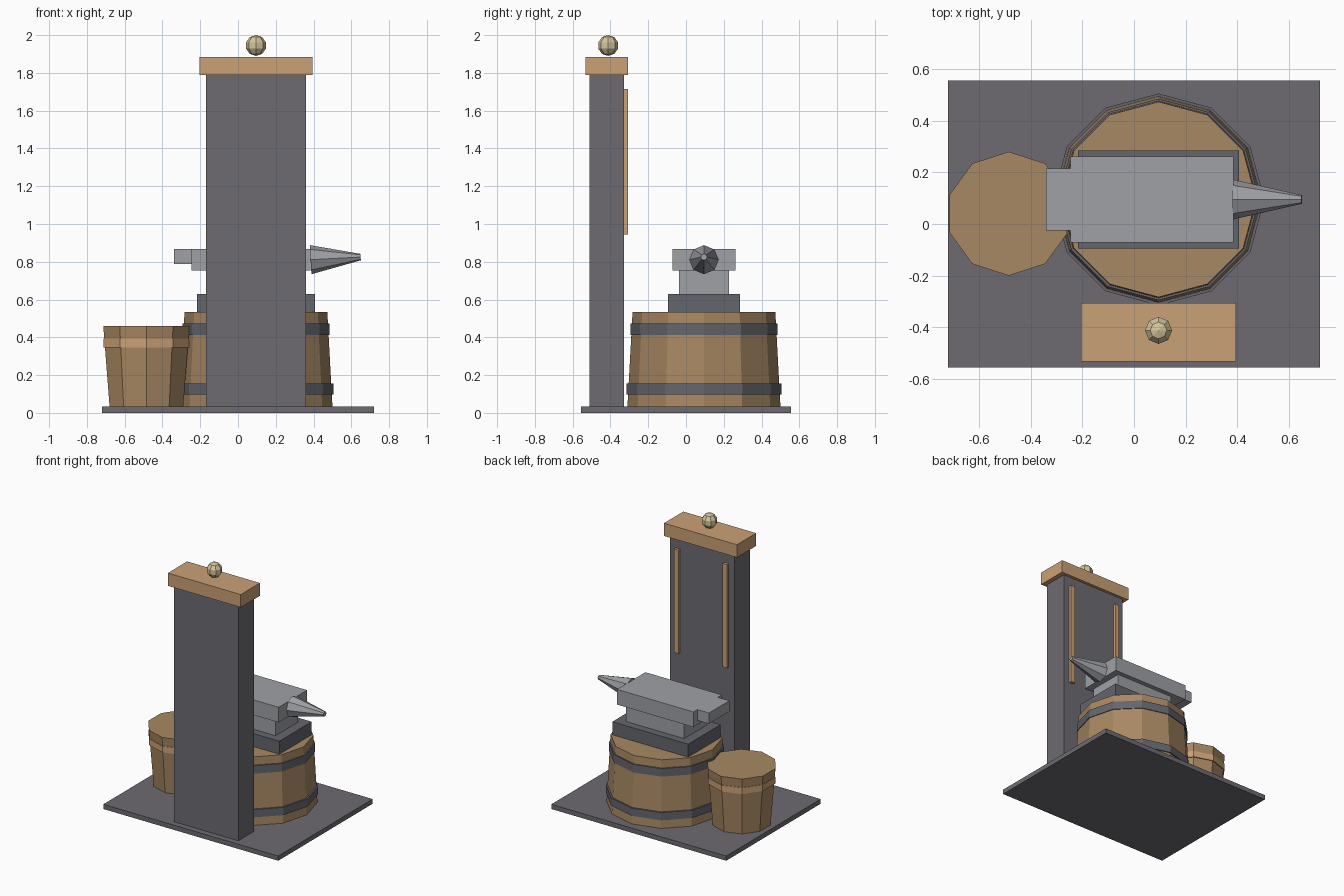
import bpy, math
from mathutils import Matrix

if "Cube" in bpy.data.objects:
    bpy.data.objects.remove(bpy.data.objects["Cube"])


def material(name, r, g, b):
    """Flat colour given as sRGB 0-255, stored linear."""
    m = bpy.data.materials.new(name)
    m.diffuse_color = [((c / 255 + 0.055) / 1.055) ** 2.4 for c in (r, g, b)] + [1]
    m.use_nodes = True
    m.node_tree.nodes["Principled BSDF"].inputs["Base Color"].default_value = m.diffuse_color
    return m


STONE = material("grey stone", 109, 107, 113)
IRON = material("dark iron", 101, 102, 109)
STEEL = material("anvil steel", 159, 161, 166)
WOOD = material("barrel wood", 168, 136, 99)
TRIM = material("light wood trim", 202, 161, 118)
BRASS = material("pale brass", 212, 196, 155)


def finish(name, mat):
    ob = bpy.context.object
    ob.name = name
    ob.data.materials.append(mat)
    return ob


def box(name, mat, x, y, z):
    """Box from (min, max) ranges on each axis."""
    bpy.ops.mesh.primitive_cube_add(size=1)
    ob = finish(name, mat)
    mid = [(a + b) / 2 for a, b in (x, y, z)]
    size = [b - a for a, b in (x, y, z)]
    ob.data.transform(Matrix.Translation(mid) @ Matrix.Diagonal((*size, 1)))
    return ob


def tub(name, mat, sides, x, y, z0, z1, r0, r1):
    """Upright tapered prism with a corner facing +y."""
    bpy.ops.mesh.primitive_cone_add(vertices=sides, radius1=r0, radius2=r1,
                                    depth=z1 - z0, location=(x, y, (z0 + z1) / 2))
    return finish(name, mat)


CX, CY = 0.095, 0.095   # shared centre of barrel, anvil and pillar

# Floor plate, pillar and its cap
box("floor_plate", STONE, (-0.72, 0.72), (-0.555, 0.555), (0, 0.035))
box("pillar", STONE, (CX - 0.265, CX + 0.265), (-0.51, -0.327), (0.035, 1.79))
box("pillar_cap", TRIM, (CX - 0.3, CX + 0.3), (-0.532, -0.306), (1.79, 1.885))

# Two trim strips on the back of the pillar
for side, s in (("left", -1), ("right", 1)):
    x = CX + s * 0.2
    box(f"pillar_strip_{side}", TRIM, (x - 0.018, x + 0.018), (-0.33, -0.306), (0.945, 1.715))

# Ball finial
bpy.ops.mesh.primitive_uv_sphere_add(segments=8, ring_count=5, radius=0.055,
                                     location=(CX, -0.412, 1.945))
finish("finial", BRASS)

# Barrel with two iron hoops
tub("barrel", WOOD, 12, CX, CY, 0.035, 0.533, 0.405, 0.378)
tub("barrel_hoop_lower", IRON, 12, CX, CY, 0.097, 0.155, 0.41, 0.41)
tub("barrel_hoop_upper", IRON, 12, CX, CY, 0.413, 0.473, 0.39, 0.39)

# Bucket with one wooden hoop
tub("bucket", WOOD, 10, -0.485, 0.04, 0.035, 0.46, 0.205, 0.24)
tub("bucket_hoop", TRIM, 10, -0.485, 0.04, 0.347, 0.394, 0.238, 0.238)

# Anvil: foot, waist, body, heel
box("anvil_foot", IRON, (CX - 0.312, CX + 0.312), (CY - 0.19, CY + 0.19), (0.533, 0.63))
box("anvil_waist", STEEL, (CX - 0.24, CX + 0.24), (CY - 0.133, CY + 0.133), (0.63, 0.755))
box("anvil_body", STEEL, (-0.245, 0.385), (CY - 0.167, CY + 0.167), (0.755, 0.868))
box("anvil_heel", STEEL, (-0.34, -0.24), (CY - 0.12, CY + 0.12), (0.787, 0.868))

# Horn, tilted slightly upward
bpy.ops.mesh.primitive_cone_add(vertices=8, radius1=0.077, radius2=0.017, depth=0.265,
                                location=(0.517, CY, 0.818),
                                rotation=(0, math.radians(87), 0))
finish("anvil_horn", STEEL)
